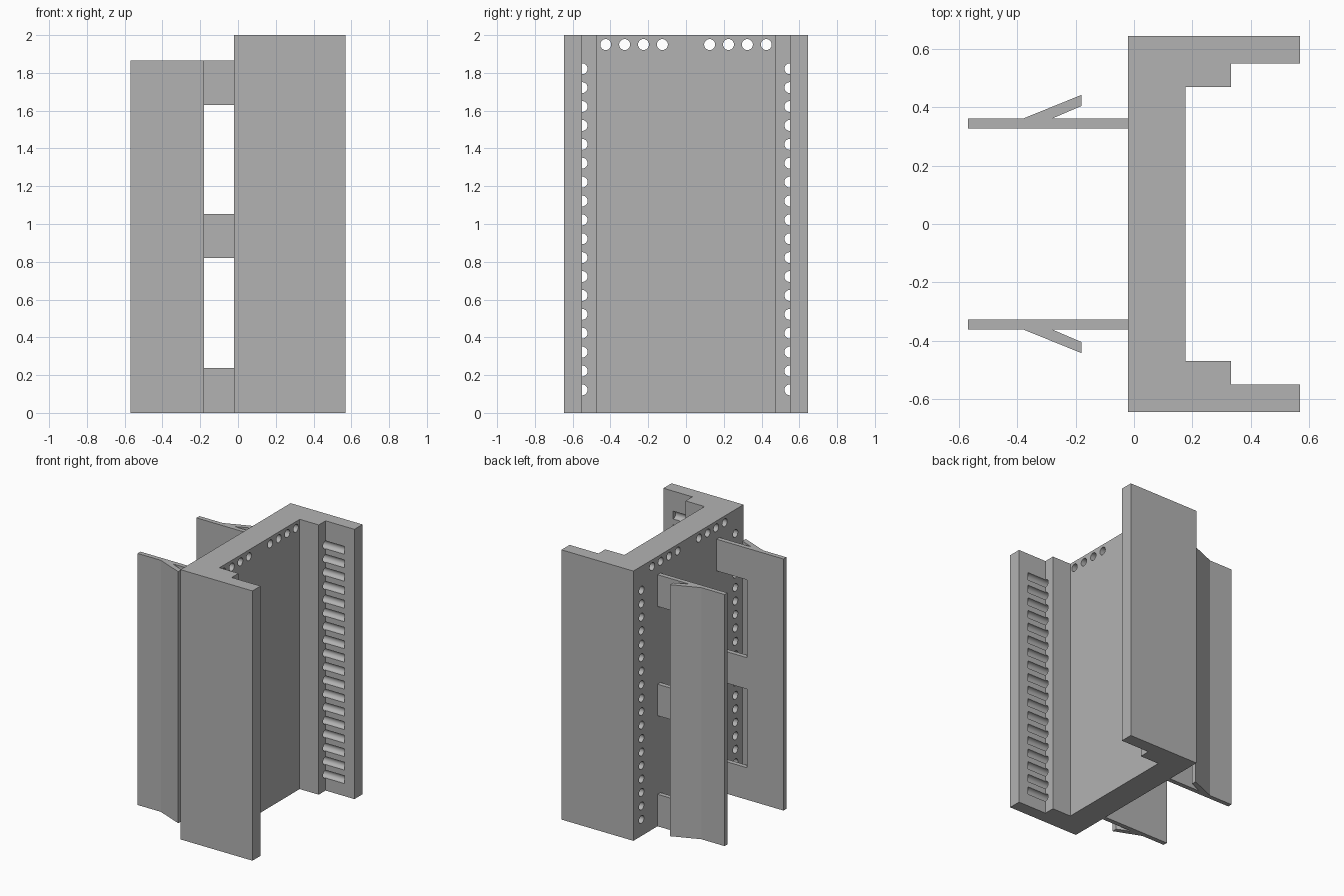
import bpy, bmesh, math
from mathutils import Matrix, Vector

if "Cube" in bpy.data.objects:
    bpy.data.objects.remove(bpy.data.objects["Cube"])

grey = bpy.data.materials.new("neutral_grey")
grey.diffuse_color = (0.45, 0.45, 0.45, 1)
grey.use_nodes = True
grey.node_tree.nodes["Principled BSDF"].inputs["Base Color"].default_value = grey.diffuse_color


def finish(bm, name):
    bmesh.ops.recalc_face_normals(bm, faces=bm.faces)
    mesh = bpy.data.meshes.new(name)
    bm.to_mesh(mesh)
    bm.free()
    mesh.materials.append(grey)
    obj = bpy.data.objects.new(name, mesh)
    bpy.context.collection.objects.link(obj)
    return obj


def prism(name, points, direction):
    """Extrude a flat outline of 3D points along a direction."""
    bm = bmesh.new()
    face = bm.faces.new([bm.verts.new(p) for p in points])
    ext = bmesh.ops.extrude_face_region(bm, geom=[face], use_keep_orig=True)
    verts = [g for g in ext["geom"] if isinstance(g, bmesh.types.BMVert)]
    bmesh.ops.translate(bm, verts=verts, vec=Vector(direction))
    return finish(bm, name)


# Channel body: stepped half outline, mirrored in y
half = [(-0.02, 0.645), (0.57, 0.645), (0.57, 0.55),
        (0.333, 0.55), (0.333, 0.47), (0.177, 0.47)]
outline = half + [(x, -y) for x, y in reversed(half)]
body = prism("channel_body", [(x, y, 0) for x, y in outline], (0, 0, 2))

# Hole cutters: a column down each flange and a row along the top of the web
bm = bmesh.new()


def hole(y, z, x0, x1):
    place = Matrix.Translation(((x0 + x1) / 2, y, z)) @ Matrix.Rotation(math.pi / 2, 4, 'Y')
    bmesh.ops.create_cone(bm, cap_ends=True, segments=32, radius1=0.029,
                          radius2=0.029, depth=x1 - x0, matrix=place)


for side in (-1, 1):
    for i in range(18):
        hole(side * 0.55, 0.122 + 0.1 * i, -0.1, 0.49)
    for i in range(4):
        hole(side * (0.125 + 0.1 * i), 1.95, -0.1, 0.3)
cutter = finish(bm, "hole_cutter")
cutter.hide_render = True

mod = body.modifiers.new("holes", 'BOOLEAN')
mod.operation = 'DIFFERENCE'
mod.solver = 'EXACT'
mod.object = cutter
bpy.context.view_layer.objects.active = body
body.select_set(True)
bpy.ops.object.modifier_apply(modifier=mod.name)
bpy.data.objects.remove(cutter, do_unlink=True)
bpy.ops.object.shade_smooth_by_angle(angle=math.radians(30))

# Rear fins: comb-shaped plate with two windows against the body, plus a barb
TOP, WIN, BACK = 1.865, -0.27, -0.02
comb = [(-0.57, 0), (BACK, 0)]
for z0, z1 in ((0.237, 0.82), (1.053, 1.63)):
    comb += [(BACK, z0), (WIN, z0), (WIN, z1), (BACK, z1)]
comb += [(BACK, TOP), (-0.57, TOP)]
barb = [(-0.38, 0.362), (-0.18, 0.443), (-0.18, 0.405), (-0.28, 0.362)]

for side, label in ((-1, "front"), (1, "back")):
    prism(label + "_fin", [(x, side * 0.328, z) for x, z in comb], (0, side * 0.034, 0))
    prism(label + "_barb", [(x, side * y, 0) for x, y in barb], (0, 0, TOP))
